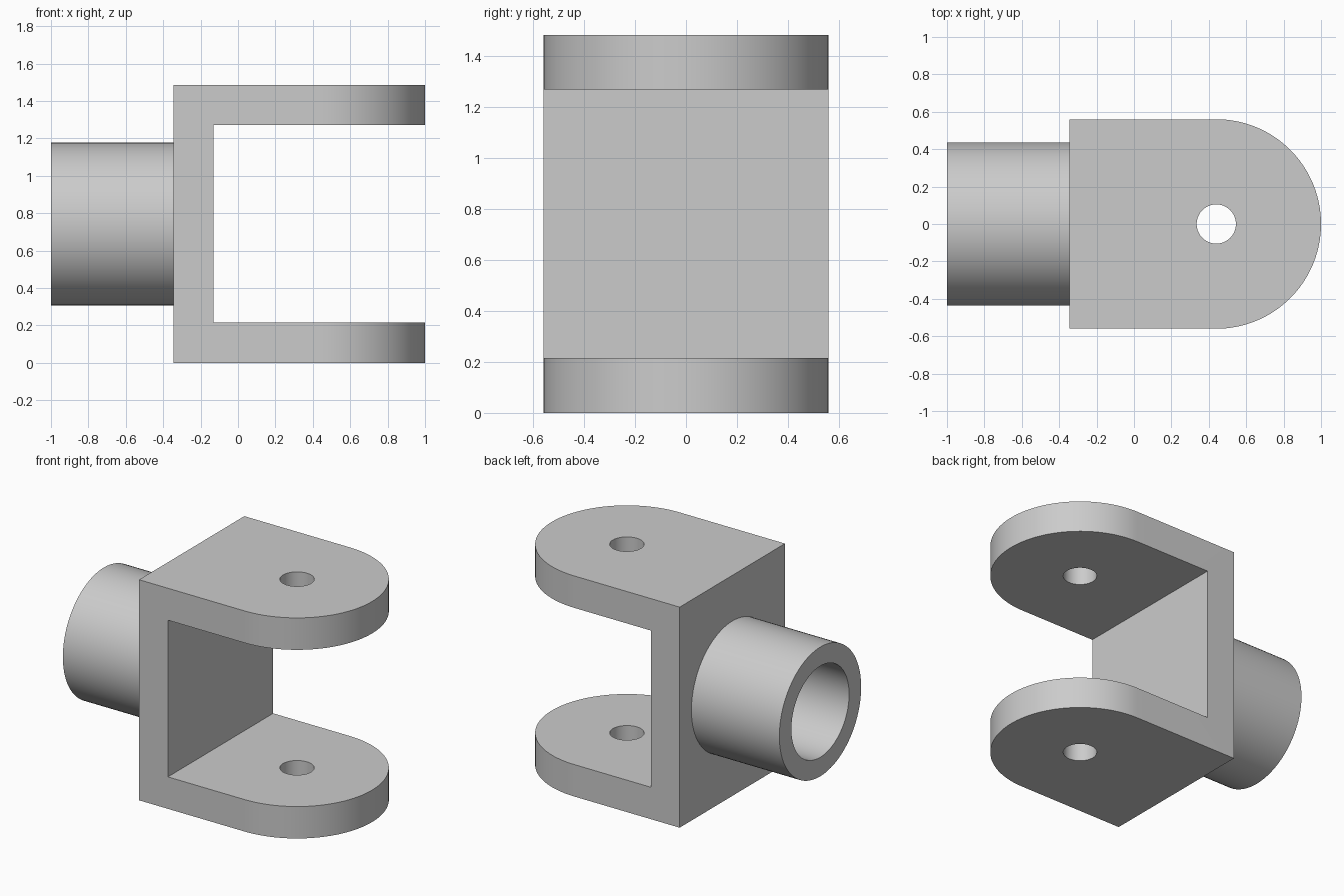
import bpy, bmesh
from math import cos, sin, pi, radians
from mathutils import Matrix

HEIGHT, HALF_W, THICK = 1.485, 0.56, 0.215
BACK_X, PIN_X, END_X = -0.345, 0.44, -1.0
MID_Z = HEIGHT / 2

default = bpy.data.objects.get("Cube")
if default:
    bpy.data.objects.remove(default, do_unlink=True)

metal = bpy.data.materials.new("light grey metal")
metal.use_nodes = True
grey = (0.6, 0.6, 0.6, 1)
metal.diffuse_color = grey
metal.node_tree.nodes["Principled BSDF"].inputs["Base Color"].default_value = grey


def make_object(name, bm):
    bmesh.ops.recalc_face_normals(bm, faces=bm.faces)
    mesh = bpy.data.meshes.new(name)
    bm.to_mesh(mesh)
    bm.free()
    mesh.materials.append(metal)
    obj = bpy.data.objects.new(name, mesh)
    bpy.context.collection.objects.link(obj)
    return obj


def select_only(obj):
    bpy.ops.object.select_all(action="DESELECT")
    obj.select_set(True)
    bpy.context.view_layer.objects.active = obj


def cut(obj, cutter):
    cutter.hide_render = True
    mod = obj.modifiers.new("cut", "BOOLEAN")
    mod.operation = "DIFFERENCE"
    mod.solver = "EXACT"
    mod.object = cutter
    select_only(obj)
    bpy.ops.object.modifier_apply(modifier=mod.name)
    bpy.data.objects.remove(cutter, do_unlink=True)


def smooth(obj):
    select_only(obj)
    bpy.ops.object.shade_smooth_by_angle(angle=radians(30))


# Yoke block: round-nosed outline extruded to full height
bm = bmesh.new()
steps = 64
outline = [(BACK_X, -HALF_W)]
for i in range(steps + 1):
    a = -pi / 2 + pi * i / steps
    outline.append((PIN_X + HALF_W * cos(a), HALF_W * sin(a)))
outline.append((BACK_X, HALF_W))
base = bm.faces.new([bm.verts.new((x, y, 0)) for x, y in outline])
top = bmesh.ops.extrude_face_region(bm, geom=[base])["geom"]
bmesh.ops.translate(bm, vec=(0, 0, HEIGHT),
                    verts=[g for g in top if isinstance(g, bmesh.types.BMVert)])
yoke = make_object("yoke", bm)

# Gap between the two arms
bm = bmesh.new()
gap_len = 2
bmesh.ops.create_cube(bm, size=1, matrix=Matrix.Translation(
    (BACK_X + THICK + gap_len / 2, 0, MID_Z)) @ Matrix.Diagonal(
    (gap_len, 2, HEIGHT - 2 * THICK, 1)))
cut(yoke, make_object("gap_cutter", bm))

# Pin hole through both arms
bm = bmesh.new()
bmesh.ops.create_cone(bm, cap_ends=True, segments=48, radius1=0.105, radius2=0.105,
                      depth=2, matrix=Matrix.Translation((PIN_X, 0, MID_Z)))
cut(yoke, make_object("pin_cutter", bm))
smooth(yoke)

# Hollow socket: ring profile spun about the x axis, seated in the back wall
bm = bmesh.new()
outer, inner, seat_x = 0.435, 0.307, BACK_X + 0.02
loop = [bm.verts.new((x, 0, MID_Z + r)) for x, r in
        ((END_X, inner), (END_X, outer), (seat_x, outer), (seat_x, inner))]
edges = [bm.edges.new((loop[i], loop[(i + 1) % 4])) for i in range(4)]
bmesh.ops.spin(bm, geom=loop + edges, cent=(0, 0, MID_Z), axis=(1, 0, 0),
               angle=2 * pi, steps=96, use_merge=True)
bmesh.ops.remove_doubles(bm, verts=bm.verts, dist=0.0005)
smooth(make_object("socket", bm))
